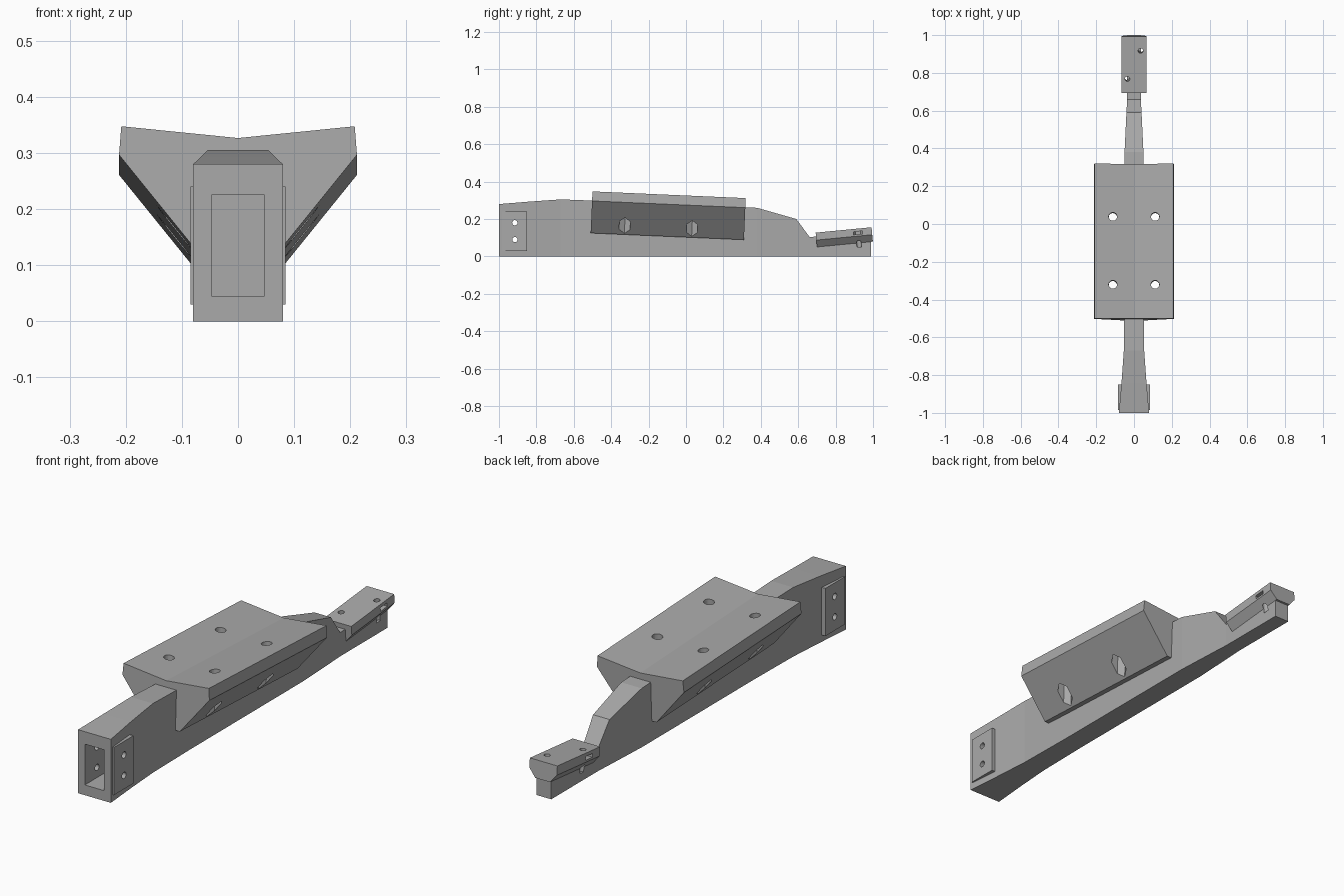
import bpy, bmesh
from math import radians
from mathutils import Matrix, Vector

if "Cube" in bpy.data.objects:
    bpy.data.objects.remove(bpy.data.objects["Cube"])

grey = bpy.data.materials.new("plain_grey")
grey.use_nodes = True
grey.diffuse_color = (0.4, 0.4, 0.4, 1)
grey.node_tree.nodes["Principled BSDF"].inputs["Base Color"].default_value = (0.4, 0.4, 0.4, 1)


def finish(name, bm, matrix=Matrix()):
    bmesh.ops.recalc_face_normals(bm, faces=bm.faces)
    mesh = bpy.data.meshes.new(name)
    bm.to_mesh(mesh)
    bm.free()
    mesh.materials.append(grey)
    obj = bpy.data.objects.new(name, mesh)
    obj.matrix_world = matrix
    bpy.context.collection.objects.link(obj)
    return obj


def loft(name, rings, matrix=Matrix()):
    """Skin a row of closed cross-sections and cap both ends."""
    bm = bmesh.new()
    rows = [[bm.verts.new(p) for p in ring] for ring in rings]
    n = len(rows[0])
    for a, b in zip(rows, rows[1:]):
        for i in range(n):
            j = (i + 1) % n
            bm.faces.new((a[i], a[j], b[j], b[i]))
    bm.faces.new(rows[0])
    bm.faces.new(rows[-1])
    return finish(name, bm, matrix)


def saddle(name, half, length, matrix):
    """Extrude a mirrored half section along y."""
    section = half + [(-x, z) for x, z in reversed(half) if x > 0]
    return loft(name, [[(x, y, z) for x, z in section]
                       for y in (-length / 2, length / 2)], matrix)


def box(name, low, high, matrix=Matrix()):
    bm = bmesh.new()
    low, high = Vector(low), Vector(high)
    place = Matrix.Translation((low + high) / 2) @ Matrix.Diagonal((high - low).to_4d())
    bmesh.ops.create_cube(bm, size=1, matrix=place)
    return finish(name, bm, matrix)


def rod(name, x, y, low, high, radius, sides, matrix=Matrix()):
    """Upright prism between two heights."""
    bm = bmesh.new()
    bmesh.ops.create_cone(bm, cap_ends=True, segments=sides, radius1=radius,
                          radius2=radius, depth=high - low,
                          matrix=Matrix.Translation((x, y, (low + high) / 2)))
    return finish(name, bm, matrix)


def cut(targets, cutters):
    bpy.context.view_layer.update()
    for target in targets:
        bpy.context.view_layer.objects.active = target
        for cutter in cutters:
            mod = target.modifiers.new("cut", "BOOLEAN")
            mod.object = cutter
            mod.solver = "EXACT"
            bpy.ops.object.modifier_apply(modifier=mod.name)
    for cutter in cutters:
        bpy.data.objects.remove(cutter)


# Long body: y, top height, half width at each station
stations = [(-1, .28, .08), (-.84, .293, .066), (-.67, .305, .054), (-.4, .295, .05),
            (.38, .26, .05), (.59, .2, .04), (.66, .105, .036), (.99, .11, .036)]
body = loft("body", [[(-w, y, 0), (w, y, 0), (w, y, t), (-w, y, t)]
                     for y, t, w in stations])

# Side plates at the front socket
plates = [box(name, (min(s * .055, s * .085), -.985, .03),
              (max(s * .055, s * .085), -.85, .24))
          for name, s in (("left_plate", 1), ("right_plate", -1))]

# Main saddle, tipped down to the back
main_place = Matrix.Translation((0, -.1, .107)) @ Matrix.Rotation(radians(-2.5), 4, "X")
main = saddle("main_saddle", [(0, .202), (.208, .223), (.212, .172), (.073, 0)],
              .82, main_place)

# Small rear saddle, tipped up to the back
rear_place = Matrix.Translation((0, .85, .065)) @ Matrix.Rotation(radians(5.5), 4, "X")
rear = saddle("rear_saddle", [(.067, .077), (.067, .037), (.036, 0)], .3, rear_place)

# Front socket and cross holes through the plates
socket = box("socket_cutter", (-.047, -1.1, .045), (.047, -.82, .225))
cut([body], [socket])
sideways = Matrix.Rotation(radians(90), 4, "Y")
cut([body] + plates,
    [rod("plate_hole", -z, -.915, -.2, .2, .014, 24, sideways) for z in (.09, .18)])

# Bolt holes with hexagonal nut pockets in the main saddle
pockets = []
for x in (-.112, .112):
    for y in (-.23, .13):
        pockets.append(rod("bolt_hole", x, y, -.1, .3, .022, 24, main_place))
        pocket = rod("nut_pocket", 0, 0, -.1, .13, .034, 6,
                     main_place @ Matrix.Translation((x, y, 0)) @ Matrix.Rotation(radians(90), 4, "Z"))
        pockets.append(pocket)
cut([main], pockets)

# Bolt holes with side nut slots in the rear saddle
slots = []
for s, y in ((1, .075), (-1, -.075)):
    slots.append(rod("rear_hole", s * .035, y, -.022, .2, .013, 24, rear_place))
    slots.append(rod("slot_end", s * .035, y, .046, .062, .028, 6, rear_place))
    slots.append(box("slot", (min(s * .035, s * .1), y - .024, .046),
                     (max(s * .035, s * .1), y + .024, .062), rear_place))
cut([body, rear], slots)
